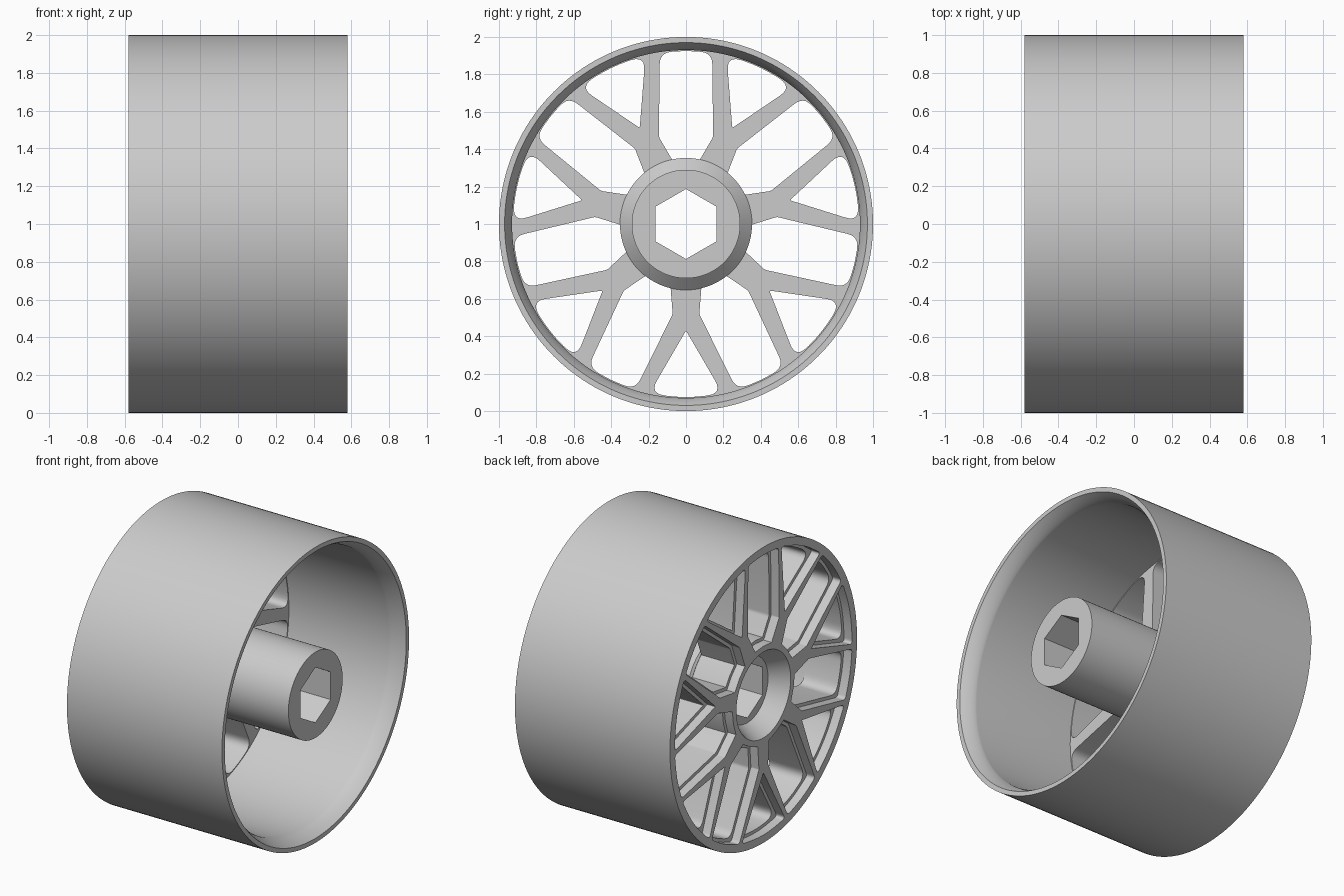
import bpy, bmesh, math
from mathutils import Vector, Matrix

cube = bpy.data.objects.get("Cube")
if cube:
    bpy.data.objects.remove(cube, do_unlink=True)

# One plain grey for the whole wheel
GREY = (0.6, 0.6, 0.6, 1.0)
grey = bpy.data.materials.new("light grey")
grey.use_nodes = True
grey.diffuse_color = GREY
grey.node_tree.nodes["Principled BSDF"].inputs["Base Color"].default_value = GREY

COUNT = 7            # Y-shaped spokes
END = 0.58           # half the wheel width
STEP = -0.52         # ledge inside the pockets
SPOKE_BACK = -0.27   # inner side of the spokes
BOWL = -0.46         # floor of the hub recess
HUB = 0.29


def finish(name, mesh):
    """Clean the mesh, link it and shade it smooth with sharp edges."""
    bm = bmesh.new()
    bm.from_mesh(mesh)
    bmesh.ops.remove_doubles(bm, verts=bm.verts, dist=0.0001)
    bmesh.ops.recalc_face_normals(bm, faces=bm.faces)
    bm.to_mesh(mesh)
    bm.free()
    mesh.materials.clear()
    mesh.materials.append(grey)
    obj = bpy.data.objects.new(name, mesh)
    bpy.context.collection.objects.link(obj)
    bpy.ops.object.select_all(action="DESELECT")
    obj.select_set(True)
    bpy.context.view_layer.objects.active = obj
    bpy.ops.object.shade_smooth_by_angle(angle=math.radians(30))
    return obj


def revolve(name, profile, steps=128):
    """Turn a closed (x, radius) profile around the axle."""
    bm = bmesh.new()
    rings = []
    for i in range(steps):
        a = math.tau * i / steps
        rings.append([bm.verts.new((x, r * math.cos(a), 1 + r * math.sin(a))) for x, r in profile])
    n = len(profile)
    for i, ring in enumerate(rings):
        following = rings[(i + 1) % steps]
        for j in range(n):
            k = (j + 1) % n
            bm.faces.new((ring[j], ring[k], following[k], following[j]))
    mesh = bpy.data.meshes.new(name)
    bm.to_mesh(mesh)
    bm.free()
    return finish(name, mesh)


def plate(name, outlines, x0, x1):
    """Extrude flat outlines (the first is the edge, the rest are holes) along the axle."""
    curve = bpy.data.curves.new(name + " outline", "CURVE")
    curve.dimensions = "2D"
    curve.fill_mode = "BOTH"
    curve.extrude = (x1 - x0) / 2
    for pts in outlines:
        spline = curve.splines.new("POLY")
        spline.points.add(len(pts) - 1)
        for point, p in zip(spline.points, pts):
            point.co = (p[0], p[1], 0, 1)
        spline.use_cyclic_u = True
    helper = bpy.data.objects.new(name + " helper", curve)
    bpy.context.collection.objects.link(helper)
    bpy.context.view_layer.update()
    graph = bpy.context.evaluated_depsgraph_get()
    mesh = bpy.data.meshes.new_from_object(helper.evaluated_get(graph))
    bpy.data.objects.remove(helper, do_unlink=True)
    mesh.transform(Matrix(((0, 0, 1, (x0 + x1) / 2), (1, 0, 0, 0), (0, 1, 0, 1), (0, 0, 0, 1))))
    return finish(name, mesh)


def circle(radius, steps=128, start=0.0):
    return [Vector((radius * math.cos(start + math.tau * i / steps),
                    radius * math.sin(start + math.tau * i / steps))) for i in range(steps)]


def mirrored(half):
    """Complete a half outline of (x, y, rounding) across the y axis."""
    other = [(-x, y, d) for x, y, d in reversed(half) if x > 0]
    return half + other


def grow(corners, amount):
    """Move every edge of a clockwise outline outwards."""
    pts = [Vector(c[:2]) for c in corners]
    area = sum(a.x * b.y - b.x * a.y for a, b in zip(pts, pts[1:] + pts[:1]))
    side = 1 if area > 0 else -1
    out = []
    for i, p in enumerate(pts):
        d0 = (p - pts[i - 1]).normalized()
        d1 = (pts[(i + 1) % len(pts)] - p).normalized()
        n0 = Vector((d0.y, -d0.x)) * side
        n1 = Vector((d1.y, -d1.x)) * side
        q = p + (n0 + n1) * amount / (1 + n0.dot(n1))
        out.append((q.x, q.y, corners[i][2]))
    return out


def rounded(corners, scale):
    """Round each corner by its own distance."""
    pts = [Vector(c[:2]) for c in corners]
    out = []
    for i, p in enumerate(pts):
        d = corners[i][2] * scale
        if d == 0:
            out.append(p)
            continue
        a = p + (pts[i - 1] - p).normalized() * d
        b = p + (pts[(i + 1) % len(pts)] - p).normalized() * d
        for j in range(7):
            t = j / 6
            out.append(a * (1 - t) ** 2 + p * 2 * t * (1 - t) + b * t * t)
    return out


# Pocket inside each Y, and pocket between neighbouring Ys
inner_pocket = mirrored([(0, 0.925, 0), (0.05, 0.9235, 0), (0.1, 0.919, 0),
                         (0.195, 0.905, 0.08), (0, 0.57, 0.012)])
outer_pocket = mirrored([(0, 0.925, 0), (0.065, 0.922, 0), (0.14, 0.914, 0.06),
                         (0.145, 0.465, 0.012), (0.075, 0.345, 0), (0, 0.352, 0)])


def pockets(amount, scale):
    """Repeat both pockets around the wheel."""
    holes = []
    for i in range(COUNT):
        for corners, shift in ((inner_pocket, 0.5), (outer_pocket, 0)):
            turn = Matrix.Rotation(math.tau * (i + shift) / COUNT, 2)
            holes.append([turn @ p for p in rounded(grow(corners, amount), scale)])
    return holes


# Rim with a rounded inner lip at the open end
lip = []
for i in range(9):
    a = math.pi / 2 * i / 8
    lip.append((END - 0.1 * math.sin(a), 0.93 + 0.04 * (1 - math.sin(a)) ** 1.5))
revolve("rim", [(-END, 1), (END, 1)] + lip + [(STEP, 0.93), (STEP, 0.98), (-END, 0.98)], 160)

# Spokes: deep webs behind a narrower face
plate("spoke_webs", [circle(0.94), circle(HUB)] + pockets(0, 1), STEP, SPOKE_BACK)
plate("spoke_faces", [circle(0.98, 160), circle(HUB)] + pockets(0.022, 0.4), -END, STEP)

# Hub with a hexagonal bore, a flared base and a dished recess
plate("hub", [circle(HUB), circle(0.187, 6, math.pi / 2)], BOWL, END)
revolve("hub_flare", [(SPOKE_BACK, 0.25), (SPOKE_BACK, 0.353), (-0.21, HUB), (-0.21, 0.25)])
revolve("hub_recess", [(-END, HUB), (BOWL, 0.22), (BOWL, HUB)])
